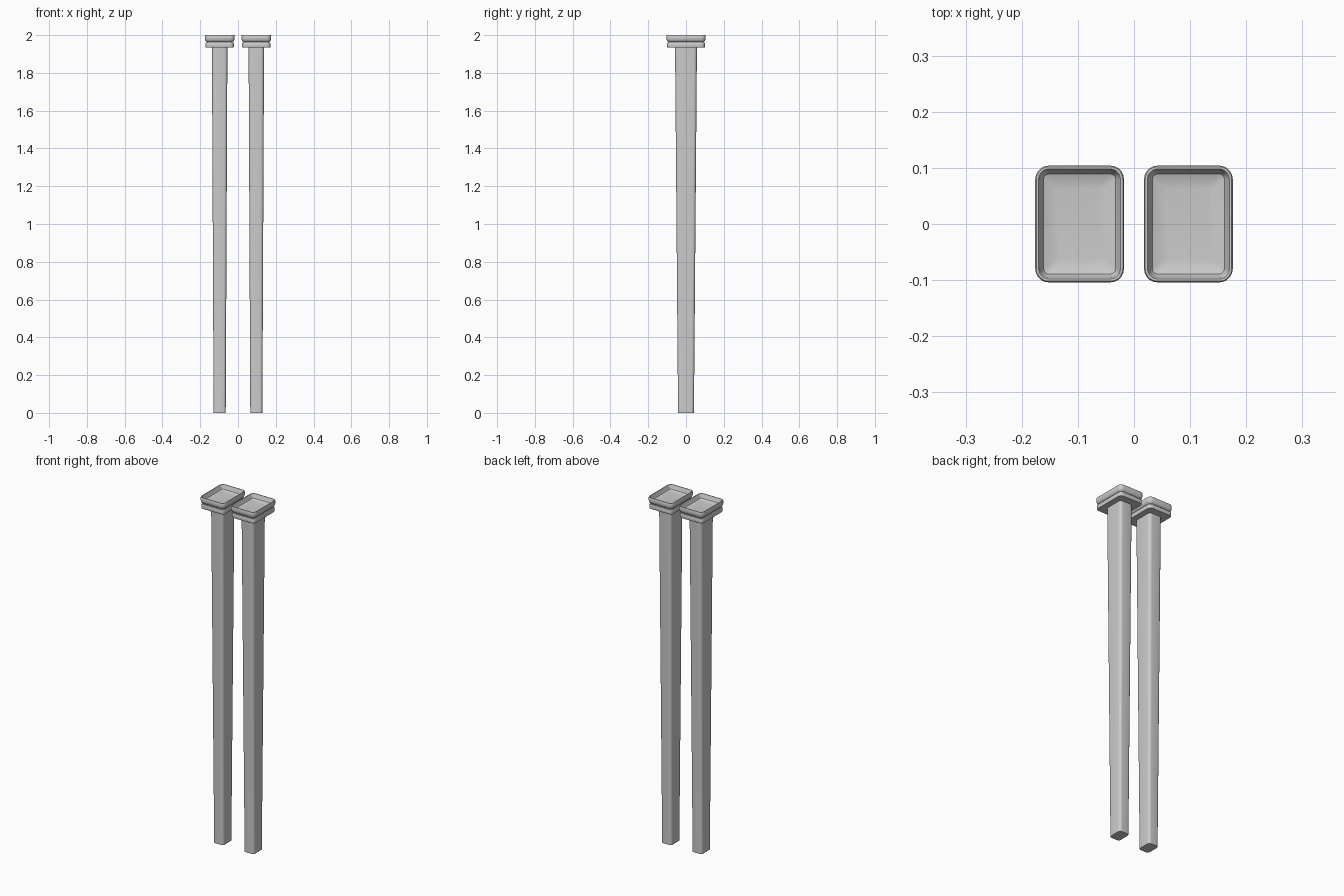
import bpy, bmesh, math

cube = bpy.data.objects.get("Cube")
if cube:
    bpy.data.objects.remove(cube, do_unlink=True)

grey = bpy.data.materials.new("plain grey")
grey.use_nodes = True
colour = (0.6, 0.6, 0.6, 1)
grey.diffuse_color = colour
grey.node_tree.nodes["Principled BSDF"].inputs["Base Color"].default_value = colour

STEPS = 5  # segments per rounded corner


def ring(bm, hx, hy, r, z):
    """One rounded rectangle of vertices at height z."""
    verts = []
    for q, (sx, sy) in enumerate([(1, 1), (-1, 1), (-1, -1), (1, -1)]):
        for i in range(STEPS + 1):
            a = math.pi / 2 * (q + i / STEPS)
            verts.append(bm.verts.new((sx * (hx - r) + r * math.cos(a),
                                       sy * (hy - r) + r * math.sin(a), z)))
    return verts


def loft(name, x, sections):
    """Skin a stack of rounded rectangles and close both ends."""
    bm = bmesh.new()
    rings = [ring(bm, *s) for s in sections]
    n = len(rings[0])
    for low, high in zip(rings, rings[1:]):
        for i in range(n):
            j = (i + 1) % n
            bm.faces.new((low[i], low[j], high[j], high[i]))
    bm.faces.new(rings[0][::-1])
    bm.faces.new(rings[-1])
    mesh = bpy.data.meshes.new(name)
    bm.to_mesh(mesh)
    bm.free()
    mesh.materials.append(grey)
    obj = bpy.data.objects.new(name, mesh)
    obj.location.x = x
    bpy.context.collection.objects.link(obj)
    bpy.ops.object.select_all(action="DESELECT")
    obj.select_set(True)
    bpy.context.view_layer.objects.active = obj
    bpy.ops.object.shade_smooth_by_angle(angle=math.radians(35))
    return obj


def inset(d, z, hx=0.079, hy=0.104, r=0.024):
    """Tray section pulled in by d from the outer rim."""
    return (hx - d, hy - d, max(r - d, 0.008), z)


# Sections running up the outside of the tray, over the rim and down into the dish
tray = [inset(0.012, 1.958), inset(0.012, 1.964), inset(0.006, 1.967),
        inset(0.002, 1.973), inset(0, 1.981), inset(0, 1.996),
        inset(0.002, 2.0), inset(0.006, 2.0), inset(0.008, 1.997),
        inset(0.010, 1.985), inset(0.015, 1.977), inset(0.025, 1.973),
        inset(0.040, 1.971)]

for side, x in (("left", 0.097), ("right", -0.097)):
    # Tapered post
    loft(side + "_post", x, [(0.032, 0.042, 0.014, 0), (0.041, 0.058, 0.016, 1.94)])
    # Flat collar under the tray
    loft(side + "_collar", x, [inset(0.005, 1.935), inset(0.004, 1.937),
                               inset(0.004, 1.957), inset(0.006, 1.960)])
    # Shallow dish
    loft(side + "_tray", x, tray)
